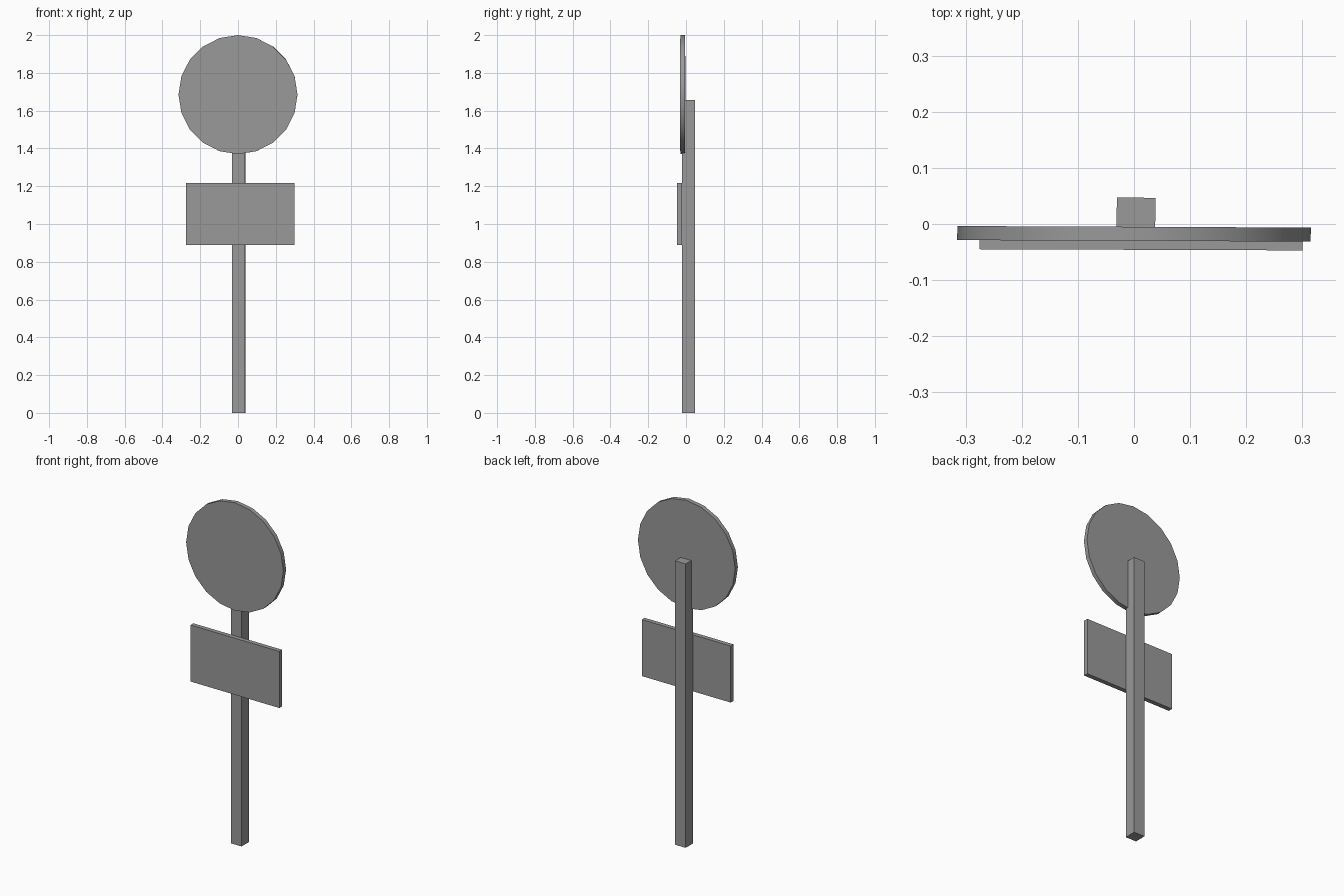
import bpy
from math import radians, pi

if "Cube" in bpy.data.objects:
    bpy.data.objects.remove(bpy.data.objects["Cube"])

# Dark grey shared by all parts
grey = bpy.data.materials.new("dark_grey")
grey.diffuse_color = (0.32, 0.32, 0.32, 1)
grey.use_nodes = True
grey.node_tree.nodes["Principled BSDF"].inputs["Base Color"].default_value = grey.diffuse_color


def box(name, lo, hi, turn):
    """Axis-aligned box between two corners, turned slightly about its own z."""
    mid = [(a + b) / 2 for a, b in zip(lo, hi)]
    bpy.ops.mesh.primitive_cube_add(size=1, location=mid, rotation=(0, 0, radians(turn)))
    obj = bpy.context.object
    obj.name = name
    obj.scale = [b - a for a, b in zip(lo, hi)]
    bpy.ops.object.transform_apply(location=False, rotation=False, scale=True)
    obj.data.materials.append(grey)


# Square post
box("post", (-0.031, -0.021, 0), (0.038, 0.047, 1.657), -0.9)

# Rectangular lower plate, fixed to the front of the post
box("lower_plate", (-0.275, -0.046, 0.888), (0.30, -0.02, 1.218), -0.2)

# Round 20-sided sign disc with a vertex at the top, facing -y
bpy.ops.mesh.primitive_cylinder_add(
    vertices=20, radius=0.315, depth=0.025,
    location=(0, -0.0175, 1.685), rotation=(pi / 2, 0, radians(-0.25)))
disc = bpy.context.object
disc.name = "round_sign"
disc.data.materials.append(grey)
bpy.ops.object.shade_smooth_by_angle(angle=radians(30))
